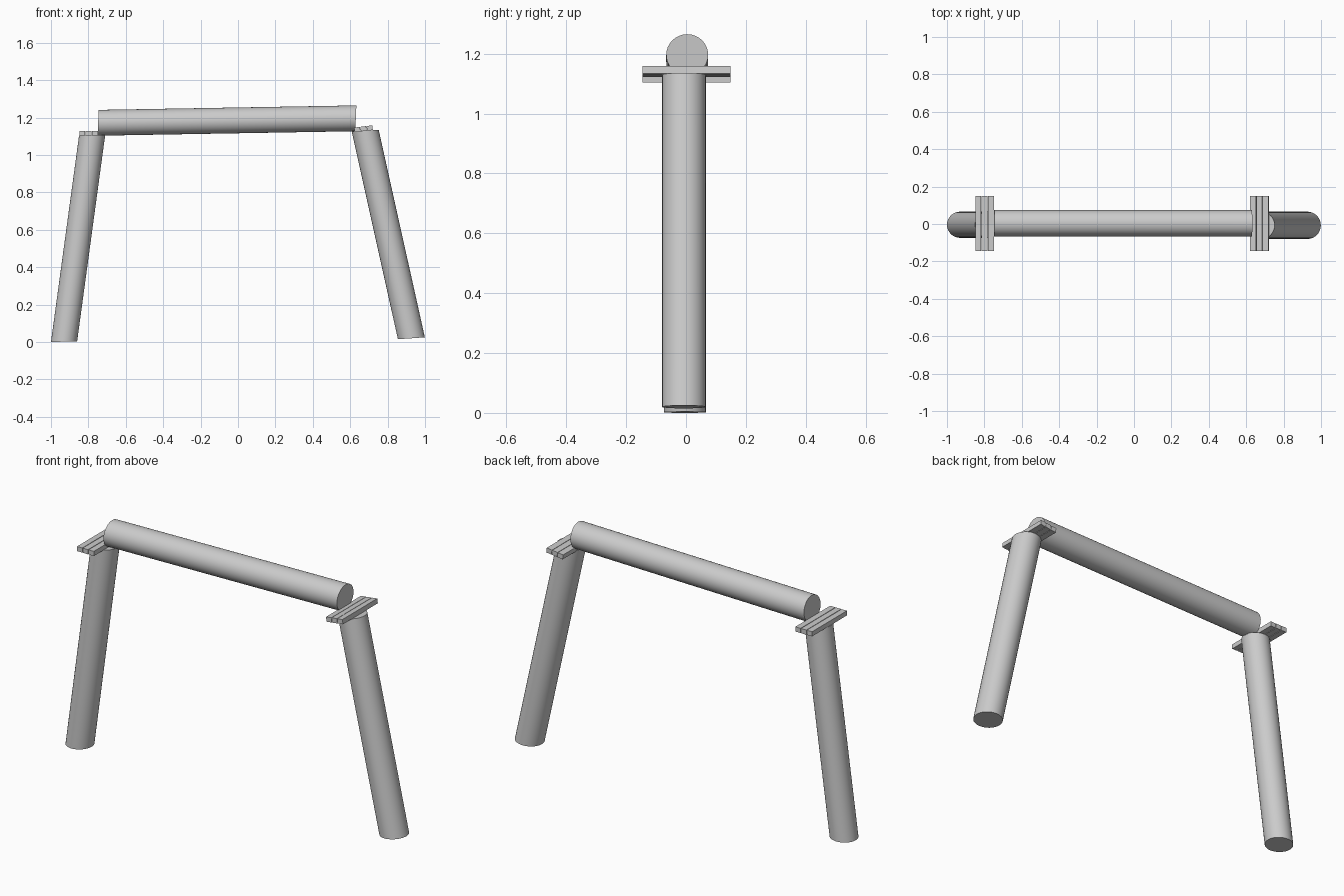
import bpy, bmesh, math
from mathutils import Vector

if "Cube" in bpy.data.objects:
    bpy.data.objects.remove(bpy.data.objects["Cube"])


def log(name, start, end, u, v, segs=32):
    """Round log whose end faces are spanned by radius vectors u and v."""
    bm = bmesh.new()
    u, v = Vector(u), Vector(v)
    rings = []
    for c in (Vector(start), Vector(end)):
        rings.append([bm.verts.new(c + u * math.cos(a) + v * math.sin(a))
                      for a in (2 * math.pi * i / segs for i in range(segs))])
    for i in range(segs):
        j = (i + 1) % segs
        face = bm.faces.new((rings[0][i], rings[0][j], rings[1][j], rings[1][i]))
        face.smooth = True
    caps = [bm.faces.new(rings[0][::-1]), bm.faces.new(rings[1])]
    for e in {e for f in caps for e in f.edges}:
        e.smooth = False
    bmesh.ops.recalc_face_normals(bm, faces=bm.faces)
    mesh = bpy.data.meshes.new(name)
    bm.to_mesh(mesh)
    bm.free()
    ob = bpy.data.objects.new(name, mesh)
    bpy.context.collection.objects.link(ob)
    return ob


def plank(name, x, z, tilt):
    """Small cross plank lying along y."""
    bpy.ops.mesh.primitive_cube_add(size=1, location=(x, 0.002, z), rotation=(0, -tilt, 0))
    ob = bpy.context.object
    ob.name = name
    ob.scale = (0.031, 0.294, 0.025)


# Leaning legs, cut nearly level at both ends
log("left_leg", (-0.93, -0.004, 0.002), (-0.78, -0.004, 1.105),
    (0.07, 0, 0.002), (0, 0.07, 0))
log("right_leg", (0.927, -0.007, 0.02), (0.68, -0.007, 1.13),
    (0.072, 0, 0.005), (0, 0.073, 0))

# Slightly sloping cross beam
log("cross_beam", (-0.748, 0.004, 1.172), (0.63, 0.004, 1.196),
    (0.003, 0, 0.069), (0, 0.07, 0))

# Three planks on each leg top
for i in range(3):
    k = i - 1
    plank(f"left_plank_{i + 1}", -0.799 + 0.034 * k, 1.117, 0)
    plank(f"right_plank_{i + 1}", 0.671 + 0.033 * k, 1.14 + 0.004 * k, math.radians(7))
